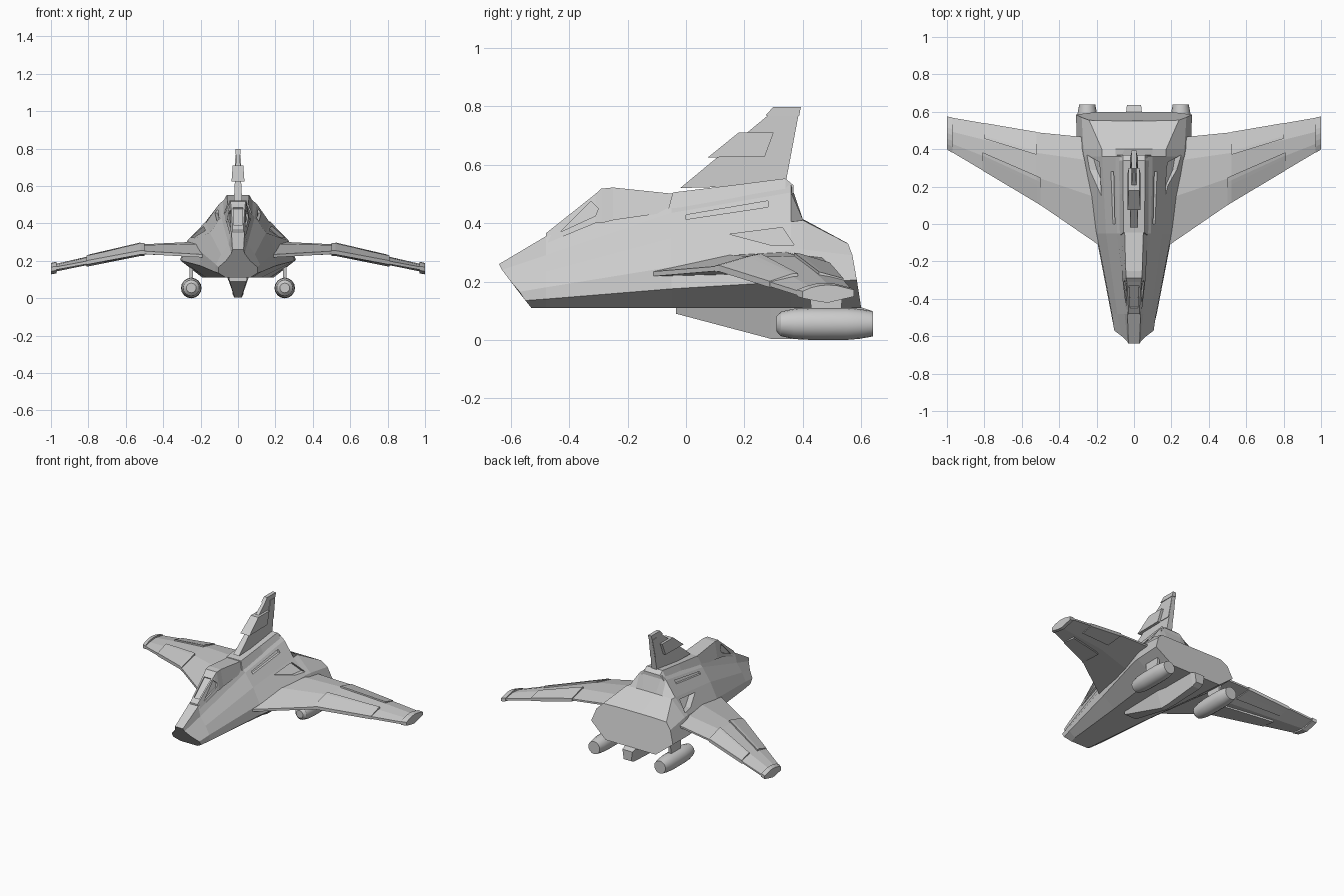
import bpy, bmesh, math
from mathutils import Vector
from mathutils.bvhtree import BVHTree

if "Cube" in bpy.data.objects:
    bpy.data.objects.remove(bpy.data.objects["Cube"])


def make(name, verts, faces, mirror=False):
    me = bpy.data.meshes.new(name)
    me.from_pydata([tuple(v) for v in verts], [], faces)
    bm = bmesh.new()
    bm.from_mesh(me)
    bmesh.ops.recalc_face_normals(bm, faces=bm.faces)
    bm.to_mesh(me)
    bm.free()
    ob = bpy.data.objects.new(name, me)
    bpy.context.collection.objects.link(ob)
    if mirror:
        ob.modifiers.new("mirror", "MIRROR").use_mirror_merge = False
    return ob


def loft(name, rings, mirror=False):
    """Skin closed rings of equal length and cap both ends."""
    n = len(rings[0])
    faces = [list(range(n)), list(range(n * (len(rings) - 1), n * len(rings)))]
    for k in range(len(rings) - 1):
        for i in range(n):
            j = (i + 1) % n
            faces.append((k * n + i, k * n + j, (k + 1) * n + j, (k + 1) * n + i))
    return make(name, [v for r in rings for v in r], faces, mirror)


def both(half):
    """Complete a right-hand half section to a symmetric ring."""
    return half + [(-x, y, z) for x, y, z in reversed(half)]


def recess(target, points, direction, depth):
    """Project an outline on the target and sink it to the given depth."""
    d = Vector(direction).normalized()
    tree = BVHTree.FromPolygons([v.co for v in target.data.vertices],
                                [p.vertices for p in target.data.polygons])
    hits = [tree.ray_cast(Vector(p) - d, d)[0] for p in points]
    if None in hits:
        return
    cutter = loft("recess_cutter", [[h - d * 0.05 for h in hits], [h + d * depth for h in hits]])
    cutter.hide_render = True
    mod = target.modifiers.new("recess", "BOOLEAN")
    mod.operation, mod.object, mod.solver = "DIFFERENCE", cutter, "EXACT"
    bpy.context.view_layer.objects.active = target
    bpy.ops.object.modifier_apply(modifier=mod.name)
    bpy.data.objects.remove(cutter)


def side_recess(target, outline, depth):
    for s in (1, -1):
        recess(target, [(s * 0.3, y, z) for y, z in outline], (-s, 0, 0), depth)


# Hull: bottom, chine, flank, shoulder, upper edge, top edge at each station
def station(y, pts):
    return both([(x, y, z) for x, z in pts])


nose = [(.065, -.53, .11), (.105, -.55, .135), (.105, -.57, .165),
        (.065, -.60, .20), (.035, -.63, .24), (.03, -.64, .26)]
tail = [(.19, .60, .11), (.31, .585, .205), (.28, .57, .29),
        (.24, .555, .33), (.12, .552, .332), (.05, .552, .332)]
hull = loft("hull", [
    both(nose),
    station(-.48, [(.075, .11), (.122, .14), (.118, .18), (.09, .235), (.05, .29), (.035, .355)]),
    station(-.05, [(.12, .11), (.205, .175), (.20, .25), (.15, .35), (.09, .435), (.055, .47)]),
    station(.36, [(.17, .11), (.30, .20), (.265, .31), (.17, .405), (.10, .505), (.07, .53)]),
    station(.40, [(.173, .11), (.305, .20), (.27, .31), (.172, .41), (.10, .413), (.05, .414)]),
    both(tail)])
side_recess(hull, [(.15, .362), (.33, .385), (.37, .325), (.29, .325)], .03)
side_recess(hull, [(0, .413), (0, .428), (.28, .476), (.28, .455)], .015)


# Canopy and spine
def block(y, xb, zb, xt, zt, dy=0):
    return both([(xb, y, zb), (xt, y + dy, zt)])


canopy = loft("canopy", [
    block(-.48, .04, .33, .028, .365), block(-.31, .06, .40, .038, .50),
    block(-.29, .062, .40, .042, .518), block(-.25, .064, .41, .044, .522),
    block(-.04, .075, .44, .05, .50)])
side_recess(canopy, [(-.43, .37), (-.31, .425), (-.30, .45), (-.325, .475)], .008)
recess(canopy, [(-.02, -.45, .39), (.02, -.45, .39), (.026, -.33, .484), (-.026, -.33, .484)],
       (0, .61, -.79), .008)
loft("spine", [block(-.06, .075, .45, .055, .505, .015), block(.16, .085, .47, .058, .53),
               block(.34, .09, .50, .06, .553), block(.368, .09, .50, .06, .53)])


# Tail fin and its raised panels, thickness tapering with height
def fin_plate(name, outline, base, tip):
    def half(z):
        return base + (tip - base) * (z - .52) / .28
    loft(name, [[(s * half(z), y, z) for y, z in outline] for s in (1, -1)])


fin_plate("tail_fin", [(-.02, .52), (.30, .785), (.388, .785), (.34, .53)], .022, .008)
fin_plate("fin_cap", [(.272, .768), (.298, .797), (.393, .797), (.388, .768)], .03, .012)
fin_plate("fin_bulge", [(.075, .625), (.18, .71), (.30, .71), (.27, .628)], .042, .022)
fin_plate("rudder", [(.285, .63), (.335, .765), (.384, .765), (.357, .63)], .026, .012)

# Wing: (x, leading edge, front ridge, rear ridge, trailing edge, underside)
WING = [(.17, (-.125, .225), (.13, .292), (.33, .305), (.455, .285), (.20, .222)),
        (.52, (.115, .245), (.25, .284), (.38, .288), (.49, .255), (.30, .235)),
        (1.0, (.40, .155), (.44, .172), (.50, .178), (.573, .16), (.48, .138))]


def section(x):
    for a, b in zip(WING, WING[1:]):
        if x <= b[0] + 1e-6:
            break
    f = (x - a[0]) / (b[0] - a[0])
    return [Vector(p).lerp(Vector(q), f) for p, q in zip(a[1:], b[1:])]


def height(poly, y):
    for p, q in zip(poly, poly[1:]):
        if y <= q[0] + 1e-6:
            break
    return p[1] + (q[1] - p[1]) * (y - p[0]) / (q[0] - p[0])


def wing_slice(name, xs, t0, t1, grow, slant=0):
    """Slice of the wing between two chord fractions, thickened by grow."""
    rings = []
    for k, x in enumerate(xs):
        le, r1, r2, te, un = section(x)
        a0, a1 = t0 + slant * k, t1
        ys = [le[0] + (te[0] - le[0]) * (a0 + (a1 - a0) * i / 6) for i in range(7)]
        top = [(x, y, height([le, r1, r2, te], y) + .008 + grow) for y in ys]
        low = [(x, y, height([le, un, te], y) - .008 - grow) for y in reversed(ys)]
        rings.append(top + low)
    loft(name, rings, True)


loft("wing", [[(x, le[0], le[1] - .008), (x, le[0], le[1] + .008), (x, *r1), (x, *r2),
               (x, te[0], te[1] + .006), (x, te[0], te[1] - .006), (x, *un)]
              for x, le, r1, r2, te, un in [(w[0], *map(Vector, w[1:])) for w in WING]], True)
wing_slice("leading_edge_panel", [.50, .52, .81], -.005, .38, .003)
wing_slice("flap_panel", [.52, .80], .68, 1.005, .003)
wing_slice("wing_tip", [.97, 1.0], -.01, 1.01, .004)

# Engine pods on pylons
profile = [(.31, .026), (.325, .042), (.37, .052), (.43, .055), (.55, .055), (.595, .051), (.64, .043)]
pod = loft("engine_pod", [[(.25 + r * math.cos(i * math.pi / 8), y, .055 + r * math.sin(i * math.pi / 8))
                           for i in range(16)] for y, r in profile], True)
bpy.ops.object.select_all(action="DESELECT")
pod.select_set(True)
bpy.context.view_layer.objects.active = pod
bpy.ops.object.shade_smooth_by_angle(angle=math.radians(30))
loft("engine_pylon", [[(.25 + s * .009, y, z) for y, z in
                       [(.43, .09), (.42, .20), (.54, .20), (.53, .09)]] for s in (1, -1)], True)

# Ventral keel
loft("keel", [block(-.035, .05, .115, .045, .09), block(.29, .058, .115, .018, .004),
              block(.36, .045, .115, .02, .004), block(.60, .042, .112, .028, .02),
              block(.635, .038, .10, .028, .035)])
